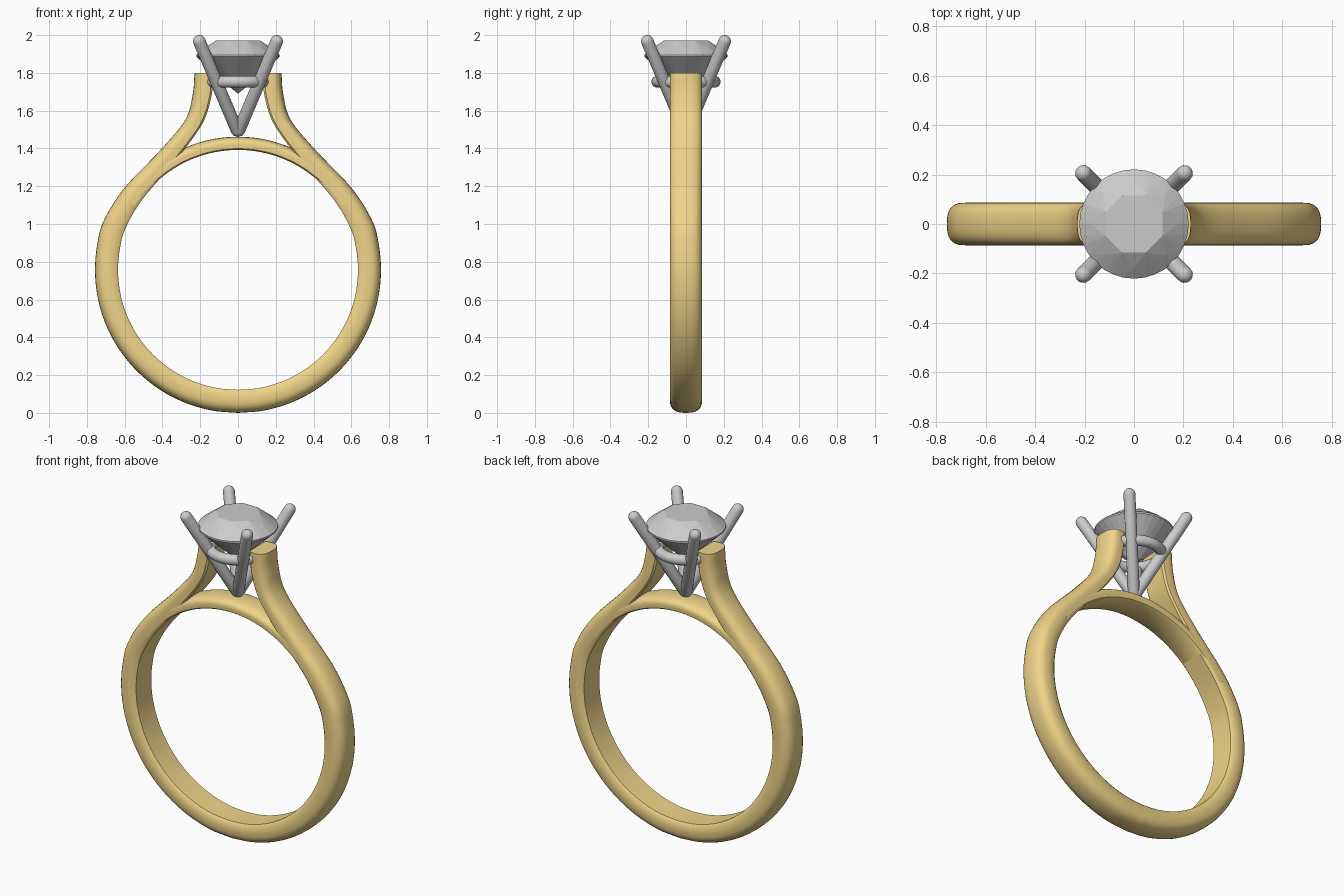
import bpy, bmesh
from math import sin, cos, pi, radians
from mathutils import Vector

if "Cube" in bpy.data.objects:
    bpy.data.objects.remove(bpy.data.objects["Cube"])

CZ, R_IN, R_OUT, HALF = 0.757, 0.635, 0.757, 0.086

gold = bpy.data.materials.new("gold")
gold.diffuse_color = (0.87, 0.66, 0.25, 1)
gold.use_nodes = True
gold.node_tree.nodes["Principled BSDF"].inputs["Base Color"].default_value = gold.diffuse_color


def finish(name, bm, mat=None, smooth=True):
    bmesh.ops.recalc_face_normals(bm, faces=bm.faces)
    me = bpy.data.meshes.new(name)
    bm.to_mesh(me)
    bm.free()
    ob = bpy.data.objects.new(name, me)
    bpy.context.collection.objects.link(ob)
    if mat:
        me.materials.append(mat)
    if smooth:
        bpy.ops.object.select_all(action='DESELECT')
        ob.select_set(True)
        bpy.context.view_layer.objects.active = ob
        bpy.ops.object.shade_smooth_by_angle(angle=radians(40))
    return ob


def d_section(n=14):
    # (depth from inner to outer face, y): flat bore side, domed outside
    pts = [(0.1, -0.97 * HALF), (0, -0.85 * HALF), (0, 0.85 * HALF), (0.1, 0.97 * HALF)]
    for i in range(n + 1):
        a = pi * i / n
        c, s = cos(a), sin(a)
        y = HALF * abs(c) ** 0.75 * (1 if c > 0 else -1)
        pts.append((0.4 + 0.6 * max(s, 0) ** 0.75, y))
    return pts


def sweep(name, stations):
    # each station: inner x, inner z, outer x, outer z
    bm = bmesh.new()
    sec = d_section()
    rings = []
    for s in stations:
        a, b = Vector(s[:2]), Vector(s[2:])
        ring = []
        for t, y in sec:
            p = a.lerp(b, t)
            ring.append(bm.verts.new((p.x, y, p.y)))
        rings.append(ring)
    n = len(sec)
    for r, q in zip(rings, rings[1:]):
        for i in range(n):
            bm.faces.new((r[i], r[(i + 1) % n], q[(i + 1) % n], q[i]))
    bm.faces.new(rings[0])
    bm.faces.new(rings[-1])
    return finish(name, bm, gold)


def arc_station(deg, r0, r1):
    c, s = cos(radians(deg)), sin(radians(deg))
    return (r0 * c, CZ + r0 * s, r1 * c, CZ + r1 * s)


def catmull(pts, steps=8):
    pts = [Vector(p) for p in pts]
    ext = [2 * pts[0] - pts[1]] + pts + [2 * pts[-1] - pts[-2]]
    out = []
    for p0, p1, p2, p3 in zip(ext, ext[1:], ext[2:], ext[3:]):
        for k in range(steps):
            t = k / steps
            out.append(0.5 * (2 * p1 + (p2 - p0) * t + (2 * p0 - 5 * p1 + 4 * p2 - p3) * t * t
                              + (3 * p1 - p0 - 3 * p2 + p3) * t ** 3))
    return [tuple(p) for p in out + [pts[-1]]]


# shank: circular below, flaring into upright shoulders on both sides
half = [arc_station(a, R_IN, R_OUT) for a in range(-90, 21, 10)]
half += [(0.51, 1.125, 0.602, 1.19), (0.34, 1.325, 0.412, 1.39), (0.195, 1.52, 0.28, 1.55),
         (0.142, 1.67, 0.24, 1.685), (0.13, 1.80, 0.23, 1.80)]
right = catmull(half)
left = [(-a, b, -c, d) for a, b, c, d in right]
sweep("shank", left[:0:-1] + right)

# thin bridge closing the finger hole
sweep("bridge", [arc_station(a, R_IN, 0.705) for a in range(32, 149, 2)])


# four round-tipped prongs
def prong(name, a, b, r=0.033):
    a, b = Vector(a), Vector(b)
    d = b - a
    q = d.to_track_quat('Z', 'Y')
    prof = [(0, -r)] + [(r * cos(t), r * sin(t)) for t in (-pi / 3, -pi / 6, 0)]
    prof += [(r * cos(t * pi / 12), d.length + r * sin(t * pi / 12)) for t in range(6)]
    prof += [(0, d.length + r)]
    bm = bmesh.new()
    vs = [bm.verts.new(a + q @ Vector((x, 0, z))) for x, z in prof]
    es = [bm.edges.new(e) for e in zip(vs, vs[1:])]
    bmesh.ops.spin(bm, geom=vs + es, cent=a, axis=d.normalized(), angle=2 * pi, steps=20)
    bmesh.ops.remove_doubles(bm, verts=bm.verts, dist=1e-5)
    finish(name, bm)


for i, (sx, sy) in enumerate([(1, 1), (-1, 1), (-1, -1), (1, -1)]):
    prong(f"prong_{i + 1}", (0.005 * sx, 0.005 * sy, 1.495), (0.205 * sx, 0.205 * sy, 1.967))

# basket ring tying the prongs together
bpy.ops.mesh.primitive_torus_add(major_radius=0.152, minor_radius=0.031, major_segments=48,
                                 minor_segments=16, location=(0, 0, 1.753))
bpy.context.object.name = "basket_ring"
bpy.ops.object.shade_smooth_by_angle(angle=radians(40))

# brilliant-cut stone: hull of table, star, girdle, pavilion and culet points
bm = bmesh.new()
for n, r, z, off in [(8, 0.125, 1.972, 0.5), (8, 0.178, 1.931, 0), (32, 0.221, 1.896, 0),
                     (32, 0.221, 1.886, 0), (8, 0.055, 1.731, 0.5)]:
    for k in range(n):
        a = 2 * pi * (k + off) / n
        bm.verts.new((r * cos(a), r * sin(a), z))
bm.verts.new((0, 0, 1.69))
bmesh.ops.convex_hull(bm, input=bm.verts)
finish("stone", bm, smooth=False)
